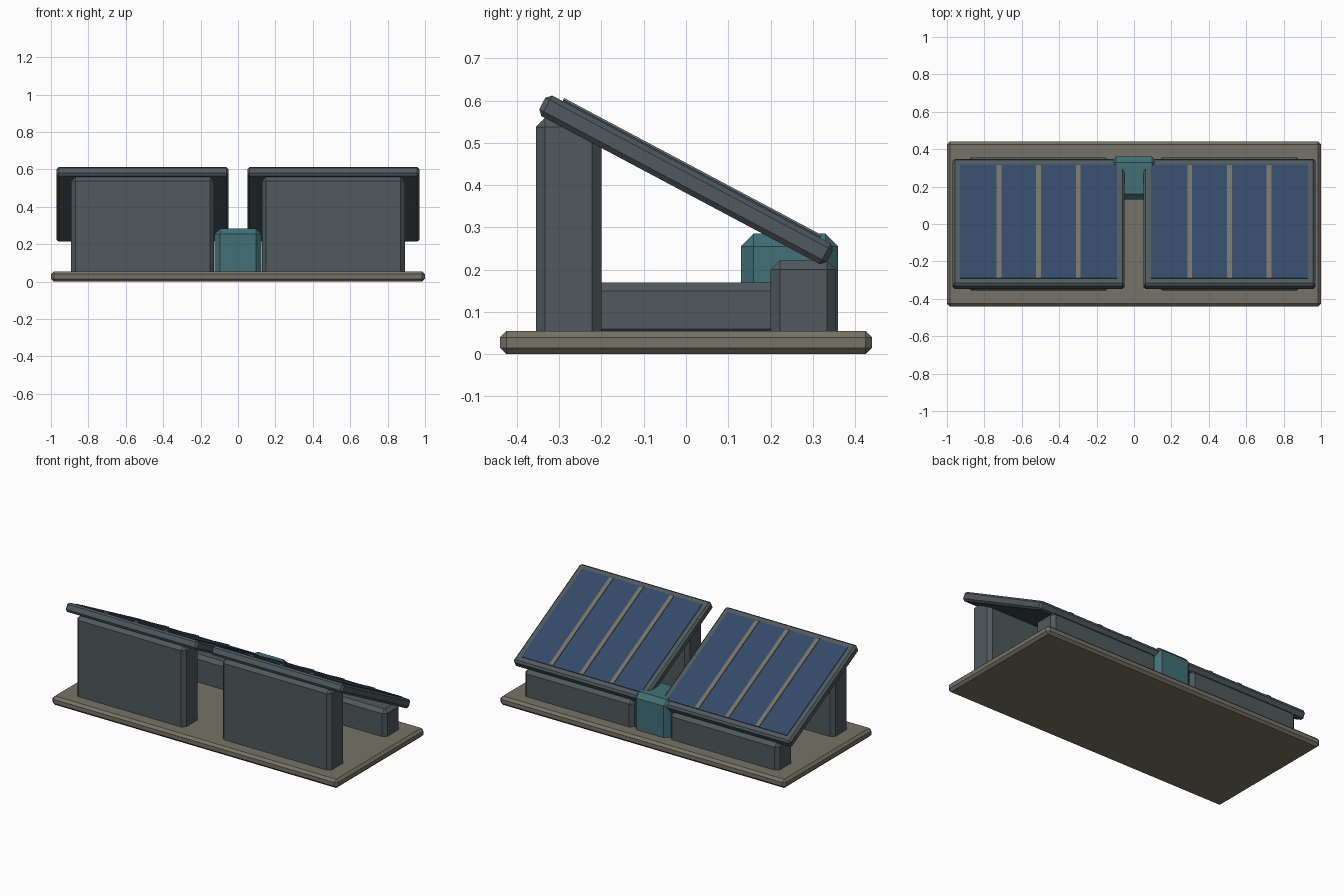
import bpy
import math
from mathutils import Matrix, Vector

default = bpy.data.objects.get("Cube")
if default:
    bpy.data.objects.remove(default, do_unlink=True)


def make_material(name, rgb):
    mat = bpy.data.materials.new(name)
    mat.use_nodes = True
    color = (*rgb, 1.0)
    mat.diffuse_color = color
    bsdf = mat.node_tree.nodes["Principled BSDF"]
    bsdf.inputs["Base Color"].default_value = color
    bsdf.inputs["Roughness"].default_value = 0.8
    return mat


STONE = make_material("warm grey stone", (0.18, 0.17, 0.135))
STEEL = make_material("dark slate metal", (0.08, 0.10, 0.11))
CELL = make_material("solar blue", (0.033, 0.067, 0.14))
TEAL = make_material("muted teal", (0.055, 0.16, 0.18))


def box(name, low, high, mat, bevel=0.0, matrix=None):
    """Chamfered box between two corners, optionally placed by a matrix."""
    low, high = Vector(low), Vector(high)
    bpy.ops.mesh.primitive_cube_add(size=1)
    obj = bpy.context.object
    obj.name = name
    size = high - low
    obj.data.transform(Matrix.Translation((low + high) / 2) @ Matrix.Diagonal((*size, 1)))
    obj.data.materials.append(mat)
    if bevel:
        mod = obj.modifiers.new("chamfer", "BEVEL")
        mod.width = bevel
        mod.segments = 1
    if matrix:
        obj.matrix_world = matrix
    return obj


# Ground slab
box("base_slab", (-1, -0.44, 0), (1, 0.44, 0.055), STONE, 0.015)

# Central junction box
box("junction_box", (-0.125, 0.13, 0.02), (0.125, 0.36, 0.285), TEAL, 0.03)

# Two mirrored panel arrays
TILT = math.radians(-28)
for side, cx in (("left", 0.51), ("right", -0.51)):
    # Supports under the panel
    box(f"{side}_tall_support", (cx - 0.382, -0.355, 0.02), (cx + 0.382, -0.2, 0.56), STEEL, 0.022)
    box(f"{side}_low_support", (cx - 0.382, 0.2, 0.02), (cx + 0.382, 0.355, 0.222), STEEL, 0.022)
    box(f"{side}_tie_beam", (cx - 0.07, -0.24, 0.04), (cx + 0.07, 0.24, 0.17), STEEL, 0.02)

    # Tilted frame, cell sheet and divider strips
    place = Matrix.Translation((cx, 0, 0.4125)) @ Matrix.Rotation(TILT, 4, "X")
    top = 0.0275
    box(f"{side}_panel_frame", (-0.46, -0.385, -top), (0.46, 0.385, top), STEEL, 0.012, place)
    box(f"{side}_cell_sheet", (-0.42, -0.345, top - 0.003), (0.42, 0.345, top + 0.004), CELL, 0, place)
    for i in (-1, 0, 1):
        x = i * 0.212
        box(f"{side}_divider_{i + 2}", (x - 0.013, -0.345, top), (x + 0.013, 0.345, top + 0.008),
            STONE, 0, place)
